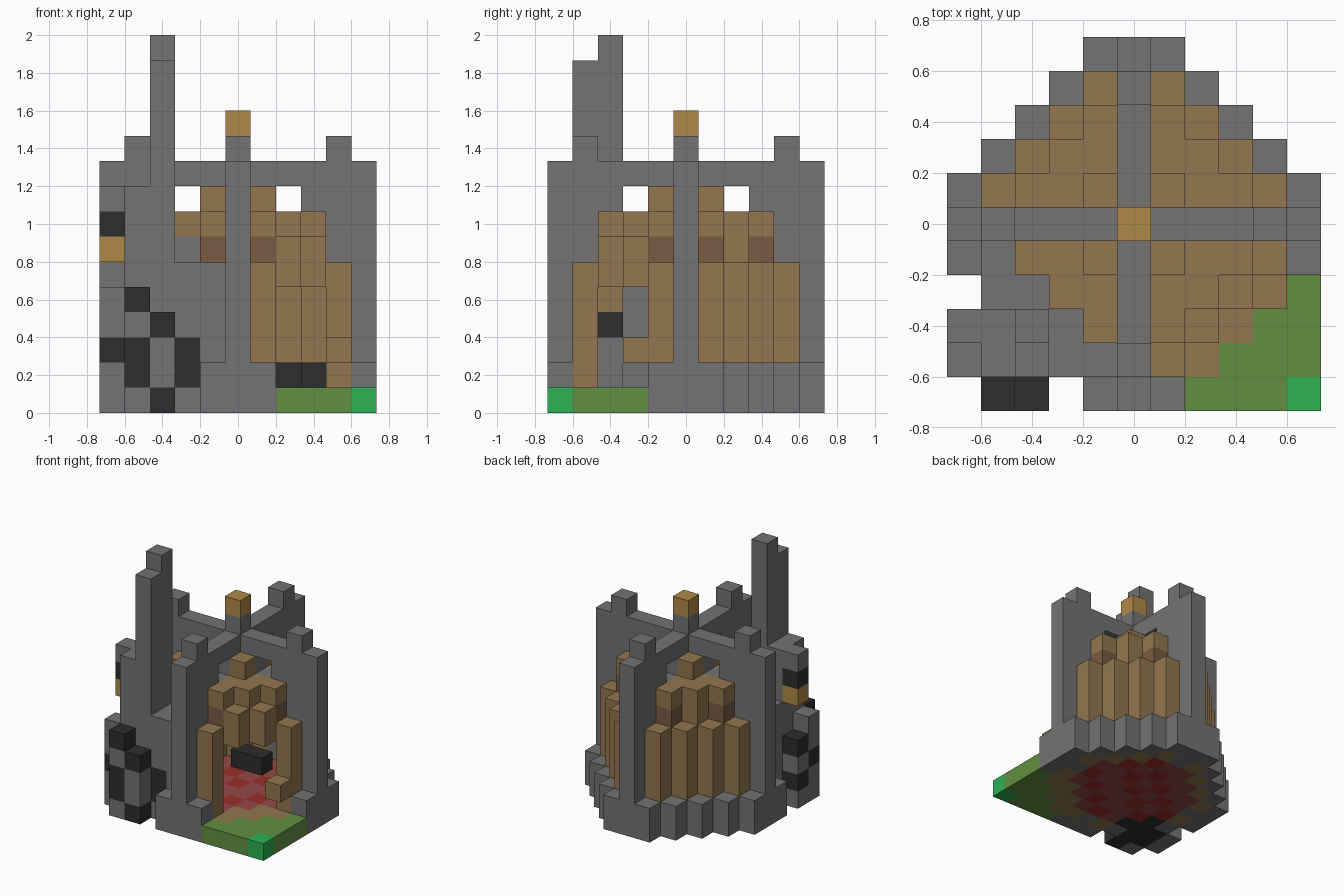
import bpy, bmesh
from mathutils import Vector

cube = bpy.data.objects.get("Cube")
if cube:
    bpy.data.objects.remove(cube)

U = 2 / 15  # block size

COLOURS = {
    "stone": (115, 115, 115), "wood": (146, 119, 78), "dark_wood": (120, 91, 66),
    "gold": (176, 137, 70), "grass": (98, 143, 66), "bright_grass": (44, 178, 82),
    "coal": (45, 45, 45), "red_carpet": (148, 72, 70), "bright_carpet": (155, 46, 42),
}


def linear(c):
    c /= 255
    return c / 12.92 if c < 0.04 else ((c + 0.055) / 1.055) ** 2.4


mats = {}
for name, rgb in COLOURS.items():
    m = bpy.data.materials.new(name)
    m.use_nodes = True
    col = (*[linear(c) for c in rgb], 1)
    m.diffuse_color = col
    m.node_tree.nodes["Principled BSDF"].inputs["Base Color"].default_value = col
    mats[name] = m

cells = {}  # block position -> (part, colour)


def stack(part, colour, x, y, z0, z1):
    for z in range(z0, z1 + 1):
        cells[x, y, z] = (part, colour)


def paint(part, colour, *blocks):
    for b in blocks:
        cells[b] = (part, colour)


R = range(-5, 6)
for x in R:
    for y in R:
        d = abs(x) + abs(y)
        on_rib = x == 0 or y == 0
        forge_side = x < 0 and y < 0
        door_side = x > 0 and y < 0
        # floor with mottled carpet
        if d <= 4:
            bright = (2 * x + 3 * y) % 5 < 2
            paint("floor", "bright_carpet" if bright else "red_carpet", (x, y, 0))
        elif d == 5:
            paint("floor", "wood", (x, y, 0))
        # stone footing, open at the doorway, and lawn in the front corner
        if d == 6 and not on_rib:
            if door_side and x > 1 and y < -1:
                paint("doorstep", "wood", (x, y, 0))
            else:
                stack("footing", "stone", x, y, 0, 1)
        if door_side and d > 6:
            paint("lawn", "bright_grass" if d == 10 else "grass", (x, y, 0))
        if on_rib:
            continue
        # lower wall, upper wall and stepped roof
        if d == 5:
            if door_side and x in (2, 3):
                stack("door_lintel", "wood", x, y, 5, 6)
            else:
                stack("wall", "stone" if forge_side else "wood", x, y, 1, 5)
        if d == 4:
            colour = "dark_wood" if x * x != y * y else "stone" if forge_side else "wood"
            paint("upper_wall", colour, (x, y, 6))
        if d <= 4:
            paint("roof", "wood", (x, y, 7))
        if d == 2:
            paint("roof", "wood", (x, y, 8))

# crossing stone ribs with small pinnacles
for a in R:
    for x, y in ((a, 0), (0, a)):
        r = abs(a)
        if r >= 4:
            stack("ribs", "stone", x, y, 0, 10 if r == 4 else 9)
        elif r == 3:
            stack("ribs", "stone", x, y, 6, 9)
        elif r == 2:
            paint("ribs", "stone", (x, y, 7), (x, y, 9))
        else:
            stack("ribs", "stone", x, y, 7, 9)
paint("ribs", "stone", (0, 0, 10))
paint("finial", "gold", (0, 0, 11))

# forge body and chimney in the corner
for x, y, top in ((-4, -4, 8), (-4, -3, 8), (-4, -2, 5), (-2, -4, 5),
                  (-5, -4, 4), (-5, -3, 3), (-4, -5, 4), (-3, -5, 3)):
    stack("forge", "stone", x, y, 0, top)
stack("chimney", "stone", -3, -4, 0, 13)
stack("chimney", "stone", -3, -3, 0, 14)
paint("forge", "coal", (-5, -4, 2), (-4, -5, 1), (-4, -5, 2), (-4, -5, 4),
      (-3, -5, 0), (-3, -5, 3), (-2, -4, 1), (-2, -4, 2), (-5, -3, 1), (-5, -3, 3))
paint("forge_base", "coal", (-3, -3, 0), (-4, -4, 0), (-3, -4, 0), (-4, -3, 0),
      (-2, -3, 0), (-3, -2, 0))
paint("hearth", "coal", (-2, -3, 3))
paint("hearth", "wood", (-2, -3, 4))

# hanging lantern
paint("lantern", "stone", (-5, -3, 8))
paint("lantern", "coal", (-5, -3, 7))
paint("lantern", "gold", (-5, -3, 6))

# furniture
paint("stool", "wood", (4, -2, 2))
paint("anvils", "coal", (2, 2, 1), (3, 1, 1), (-1, 2, 1), (0, 2, 1))

# one mesh per part, keeping only exposed block faces
for part in sorted({p for p, c in cells.values()}):
    bm = bmesh.new()
    me = bpy.data.meshes.new(part)
    used = sorted({c for p, c in cells.values() if p == part})
    for c in used:
        me.materials.append(mats[c])
    for pos, (p, c) in cells.items():
        if p != part:
            continue
        centre = Vector((pos[0], pos[1], pos[2] + 0.5))
        for axis in range(3):
            for side in (-1, 1):
                n = Vector((0, 0, 0))
                n[axis] = side
                if tuple(int(q + s) for q, s in zip(pos, n)) in cells:
                    continue
                u = Vector((0, 0, 0))
                u[(axis + 1) % 3] = 0.5
                v = n.cross(u)
                mid = centre + n * 0.5
                corners = (mid - u - v, mid + u - v, mid + u + v, mid - u + v)
                f = bm.faces.new([bm.verts.new(k * U) for k in corners])
                f.material_index = used.index(c)
    bmesh.ops.remove_doubles(bm, verts=bm.verts, dist=0.001)
    bmesh.ops.dissolve_limit(bm, angle_limit=0.02, verts=bm.verts, edges=bm.edges,
                             delimit={"MATERIAL"})
    bm.to_mesh(me)
    bm.free()
    bpy.context.scene.collection.objects.link(bpy.data.objects.new(part, me))
